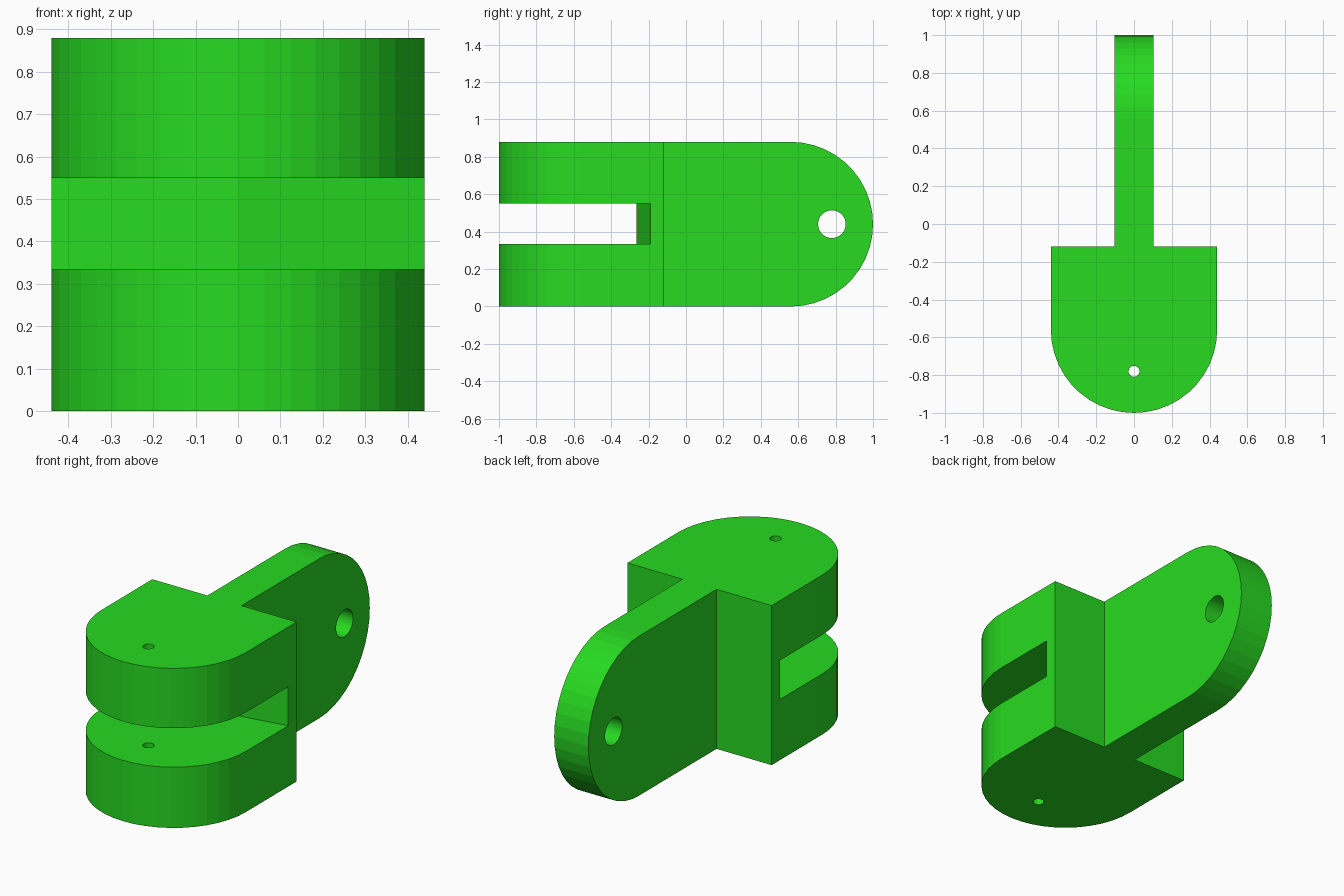
import bpy, bmesh
from math import sin, cos, pi

if "Cube" in bpy.data.objects:
    bpy.data.objects.remove(bpy.data.objects["Cube"])

R = 0.44          # half width and rounding radius
BACK = -0.118     # shoulder where the fork meets the tongue

green = bpy.data.materials.new("green")
green.diffuse_color = (0.02, 0.7, 0.015, 1)
green.use_nodes = True
green.node_tree.nodes["Principled BSDF"].inputs["Base Color"].default_value = green.diffuse_color


def prism(name, outline, low, high, place):
    """Extrude a flat outline; place(a, b, h) maps it into space."""
    bm = bmesh.new()
    face = bm.faces.new([bm.verts.new(place(a, b, low)) for a, b in outline])
    shift = [q - p for p, q in zip(place(0, 0, low), place(0, 0, high))]
    new = bmesh.ops.extrude_face_region(bm, geom=[face])["geom"]
    bmesh.ops.translate(bm, vec=shift, verts=[v for v in new if isinstance(v, bmesh.types.BMVert)])
    bmesh.ops.recalc_face_normals(bm, faces=bm.faces)
    mesh = bpy.data.meshes.new(name)
    bm.to_mesh(mesh)
    bm.free()
    mesh.materials.append(green)
    ob = bpy.data.objects.new(name, mesh)
    bpy.context.collection.objects.link(ob)
    return ob


def arc(ca, cb, r, start, end, n):
    return [(ca + r * cos(start + (end - start) * i / n),
             cb + r * sin(start + (end - start) * i / n)) for i in range(n + 1)]


def circle(ca, cb, r, n=32):
    return arc(ca, cb, r, 0, 2 * pi, n)[:-1]


def cut(target, cutter):
    cutter.hide_render = True
    cutter.hide_set(True)
    mod = target.modifiers.new(cutter.name, 'BOOLEAN')
    mod.operation = 'DIFFERENCE'
    mod.solver = 'EXACT'
    mod.object = cutter


def flat(a, b, h):       # outline in plan, extruded up
    return (a, b, h)


def side(a, b, h):       # outline in side view, extruded along x
    return (h, a, b)


# Fork: rounded block with a slot and a vertical pin hole
fork = prism("fork", [(R, BACK), (-R, BACK)] + arc(0, R - 1, R, pi, 2 * pi, 22), 0, 2 * R, flat)
cut(fork, prism("slot_cutter",
                [(-0.66, -1.2), (0.66, -1.2), (0.66, -0.154), (0, -0.265), (-0.66, -0.154)],
                0.335, 0.55, flat))
cut(fork, prism("pin_hole_cutter", circle(0, -0.78, 0.029), -0.1, 1, flat))

# Tongue: upright plate with a rounded end and a cross hole
tongue = prism("tongue", [(BACK, 2 * R), (BACK, 0)] + arc(1 - R, R, R, -pi / 2, pi / 2, 22),
               -0.104, 0.104, side)
cut(tongue, prism("cross_hole_cutter", circle(0.78, R, 0.074), -0.3, 0.3, side))
